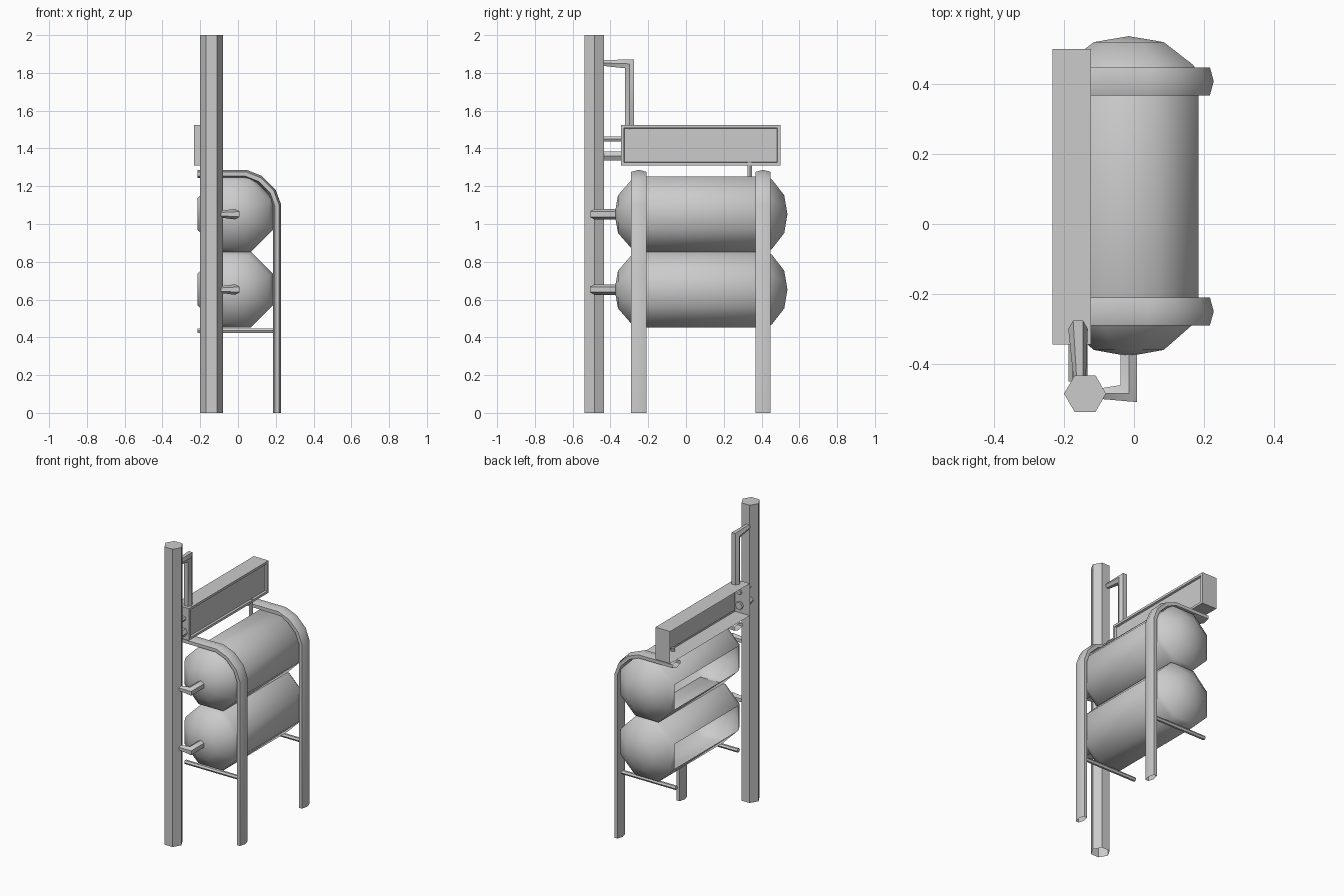
import bpy, bmesh, math
from mathutils import Vector

cube = bpy.data.objects.get("Cube")
if cube:
    bpy.data.objects.remove(cube)

grey = bpy.data.materials.new("plain grey")
grey.use_nodes = True
TONE = (0.6, 0.6, 0.6, 1)
grey.diffuse_color = TONE
grey.node_tree.nodes["Principled BSDF"].inputs["Base Color"].default_value = TONE


def finish(name, bm, angle=50):
    bmesh.ops.recalc_face_normals(bm, faces=bm.faces)
    mesh = bpy.data.meshes.new(name)
    bm.to_mesh(mesh)
    bm.free()
    mesh.materials.append(grey)
    obj = bpy.data.objects.new(name, mesh)
    bpy.context.collection.objects.link(obj)
    bpy.ops.object.select_all(action='DESELECT')
    obj.select_set(True)
    bpy.context.view_layer.objects.active = obj
    bpy.ops.object.shade_smooth_by_angle(angle=math.radians(angle))
    return obj


def bridge(bm, a, b):
    n = len(a)
    return [bm.faces.new((a[i], a[(i + 1) % n], b[(i + 1) % n], b[i])) for i in range(n)]


def circle(radius, sides, turn=0.0):
    return [(radius * math.cos(2 * math.pi * (i + turn) / sides),
             radius * math.sin(2 * math.pi * (i + turn) / sides)) for i in range(sides)]


def sweep(name, path, sections, side, caps=(True, True), angle=50):
    """Sweep flat sections along a planar path; side is the normal of its plane."""
    bm = bmesh.new()
    path = [Vector(p) for p in path]
    side = Vector(side)
    steps = [(b - a).normalized() for a, b in zip(path, path[1:])]
    rings = []
    for i, p in enumerate(path):
        before, after = steps[max(i - 1, 0)], steps[min(i, len(steps) - 1)]
        tangent = (before + after).normalized()
        out = side.cross(tangent) / tangent.dot(after)      # mitred corner
        rings.append([bm.verts.new(p + side * u + out * v) for u, v in sections[i]])
    for a, b in zip(rings, rings[1:]):
        bridge(bm, a, b)
    for ring, closed in zip((rings[0], rings[-1]), caps):
        if closed:
            bm.faces.new(ring)
    return finish(name, bm, angle)


def rod(name, start, end, radius, side, sides=6):
    return sweep(name, [start, end], [circle(radius, sides)] * 2, side)


# Post: hexagonal, open underneath
sweep("post", [(-0.14, -0.485, 0), (-0.14, -0.485, 2)], [circle(0.06, 6)] * 2,
      (1, 0, 0), caps=(False, True))

# Tanks: eight-sided, domed ends, open along the wall side
TANK_X, R = -0.015, 0.2 / math.cos(math.pi / 8)
PROFILE = [(-0.36, 0.5), (-0.29, 0.9), (-0.25, 1), (0.43, 1), (0.455, 0.92), (0.52, 0.5)]


def tank(name, z):
    bm = bmesh.new()
    rings = [[bm.verts.new((TANK_X + u, y, z + v)) for u, v in circle(R * k, 8, 0.5)]
             for y, k in PROFILE]
    hole = []
    for a, b in zip(rings, rings[1:]):
        faces = bridge(bm, a, b)
        if b is rings[3]:
            hole = [min(faces, key=lambda f: f.calc_center_median().x)]
    for ring, y in ((rings[0], -0.378), (rings[-1], 0.537)):
        tip = bm.verts.new((TANK_X, y, z))
        for i in range(8):
            bm.faces.new((ring[i], ring[(i + 1) % 8], tip))
    bmesh.ops.recalc_face_normals(bm, faces=bm.faces)
    bmesh.ops.delete(bm, geom=hole, context='FACES')
    finish(name, bm, 60)


PIPE, NECK = circle(0.028, 6), circle(0.017, 6)
for label, z in (("lower", 0.653), ("upper", 1.052)):
    tank(label + "_tank", z)
    # Elbow pipe narrowing towards the post
    sweep(label + "_tank_pipe",
          [(-0.015, -0.35, z), (-0.015, -0.485, z), (-0.1, -0.485, z)],
          [PIPE, PIPE, NECK], (0, 0, 1))

# Hoops around the tanks with a crossbar under them
BAND = [(0.04, 0.011), (0, 0.022), (-0.04, 0.011), (-0.04, -0.011), (0, -0.022), (0.04, -0.011)]
for label, y in (("front", -0.25), ("back", 0.408)):
    path = [(-0.215, y, 1.265), (0.04, y, 1.265), (0.115, y, 1.235),
            (0.18, y, 1.17), (0.206, y, 1.1), (0.206, y, 0)]
    sweep(label + "_hoop", path, [BAND] * len(path), (0, 1, 0), caps=(False, False), angle=35)
    rod(label + "_crossbar", (-0.215, y, 0.435), (0.2, y, 0.435), 0.014, (0, 1, 0))

# Box with a recessed front panel, open on the wall side
bm = bmesh.new()
bmesh.ops.create_cube(bm, size=1)
for v in bm.verts:
    v.co = (-0.178 + v.co.x * 0.11, 0.0775 + v.co.y * 0.845, 1.417 + v.co.z * 0.216)
bm.faces.ensure_lookup_table()
panel = max(bm.faces, key=lambda f: f.normal.x)
wall = min(bm.faces, key=lambda f: f.normal.x)
bmesh.ops.inset_region(bm, faces=[panel], thickness=0.022)
bmesh.ops.inset_region(bm, faces=[panel], thickness=0.005, depth=-0.012)
bmesh.ops.delete(bm, geom=[wall], context='FACES')
finish("panel_box", bm, 30)

# Links from the post to the box, and the strut below it
rod("upper_link", (-0.16, -0.45, 1.45), (-0.16, -0.33, 1.45), 0.016, (1, 0, 0))
rod("lower_link", (-0.16, -0.45, 1.36), (-0.16, -0.33, 1.36), 0.027, (1, 0, 0))
rod("box_strut", (-0.14, 0.338, 1.2), (-0.14, 0.338, 1.33), 0.014, (1, 0, 0))

# Bent pipe rising from the box to the post
sweep("riser_pipe", [(-0.16, -0.3, 1.5), (-0.16, -0.3, 1.848), (-0.155, -0.45, 1.853)],
      [PIPE, PIPE, NECK], (1, 0, 0))
